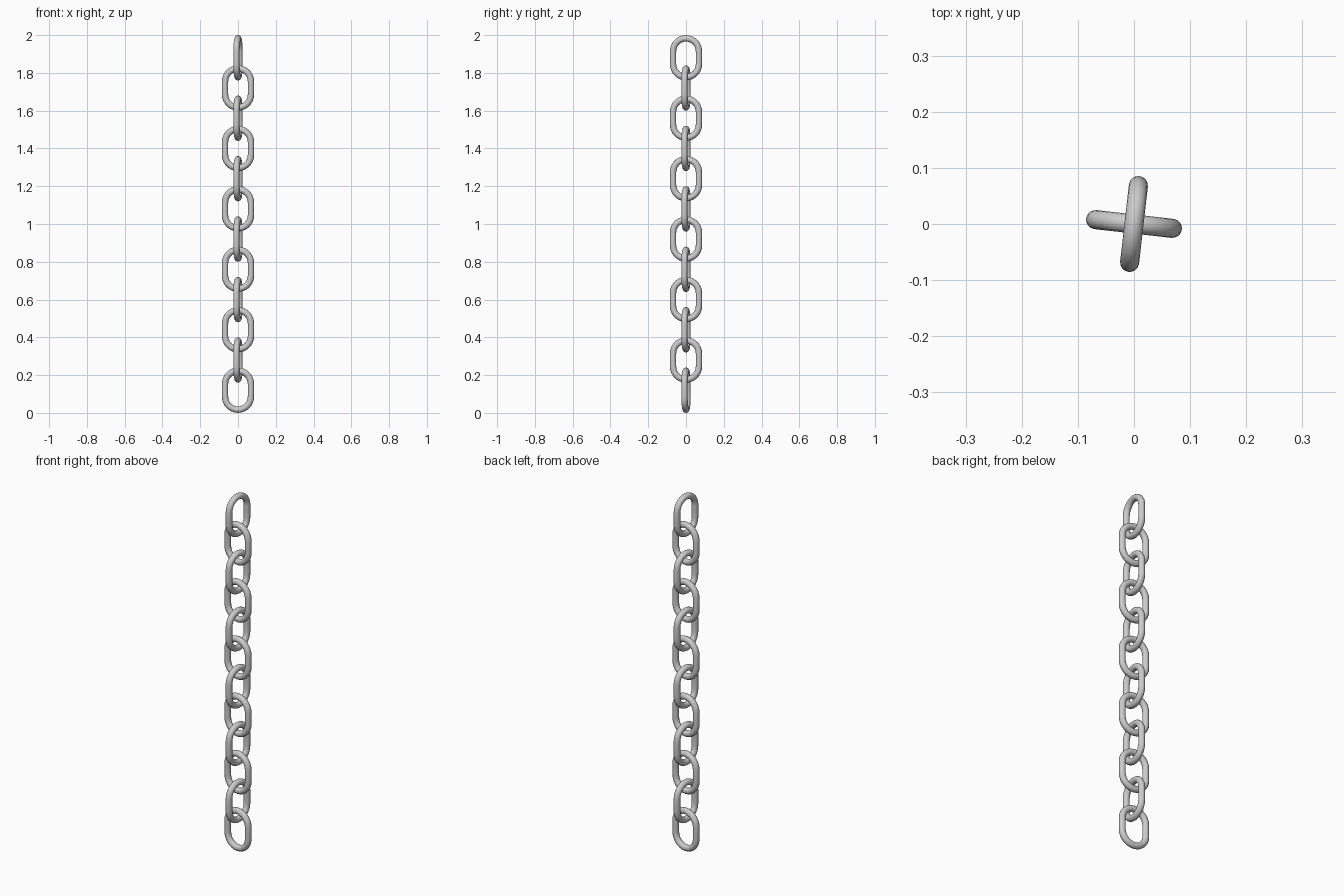
import bpy, bmesh
from math import sin, cos, pi, radians

if "Cube" in bpy.data.objects:
    bpy.data.objects.remove(bpy.data.objects["Cube"])

COUNT, PITCH = 12, 0.16      # links and vertical spacing
HALF_W, HALF_H = 0.069, 0.103  # centre line of one link
WIRE = 0.017                 # wire radius
ARC, SIDES = 14, 16


def link_mesh():
    """Stadium-shaped ring swept with a round wire section, in the xz plane."""
    path = []
    for start, sign in ((0, 1), (pi, -1)):
        for i in range(ARC + 1):
            a = start + pi * i / ARC
            path.append((a, sign * (HALF_H - HALF_W)))
    bm = bmesh.new()
    rings = []
    for a, off in path:
        ring = []
        for j in range(SIDES):
            b = 2 * pi * j / SIDES
            r = HALF_W + WIRE * cos(b)
            ring.append(bm.verts.new((r * cos(a), WIRE * sin(b), off + r * sin(a))))
        rings.append(ring)
    for k, ring in enumerate(rings):
        nxt = rings[(k + 1) % len(rings)]
        for j in range(SIDES):
            m = (j + 1) % SIDES
            bm.faces.new((ring[j], nxt[j], nxt[m], ring[m]))
    bmesh.ops.recalc_face_normals(bm, faces=bm.faces)
    for f in bm.faces:
        f.smooth = True
    me = bpy.data.meshes.new("chain_link")
    bm.to_mesh(me)
    bm.free()
    return me


# Links alternate by a quarter turn, the whole chain slightly twisted
mesh = link_mesh()
for n in range(COUNT):
    ob = bpy.data.objects.new(f"chain_link_{n + 1:02d}", mesh)
    ob.location.z = HALF_H + WIRE + n * PITCH
    ob.rotation_euler.z = radians(-6.5 + 90 * (n % 2))
    bpy.context.collection.objects.link(ob)
